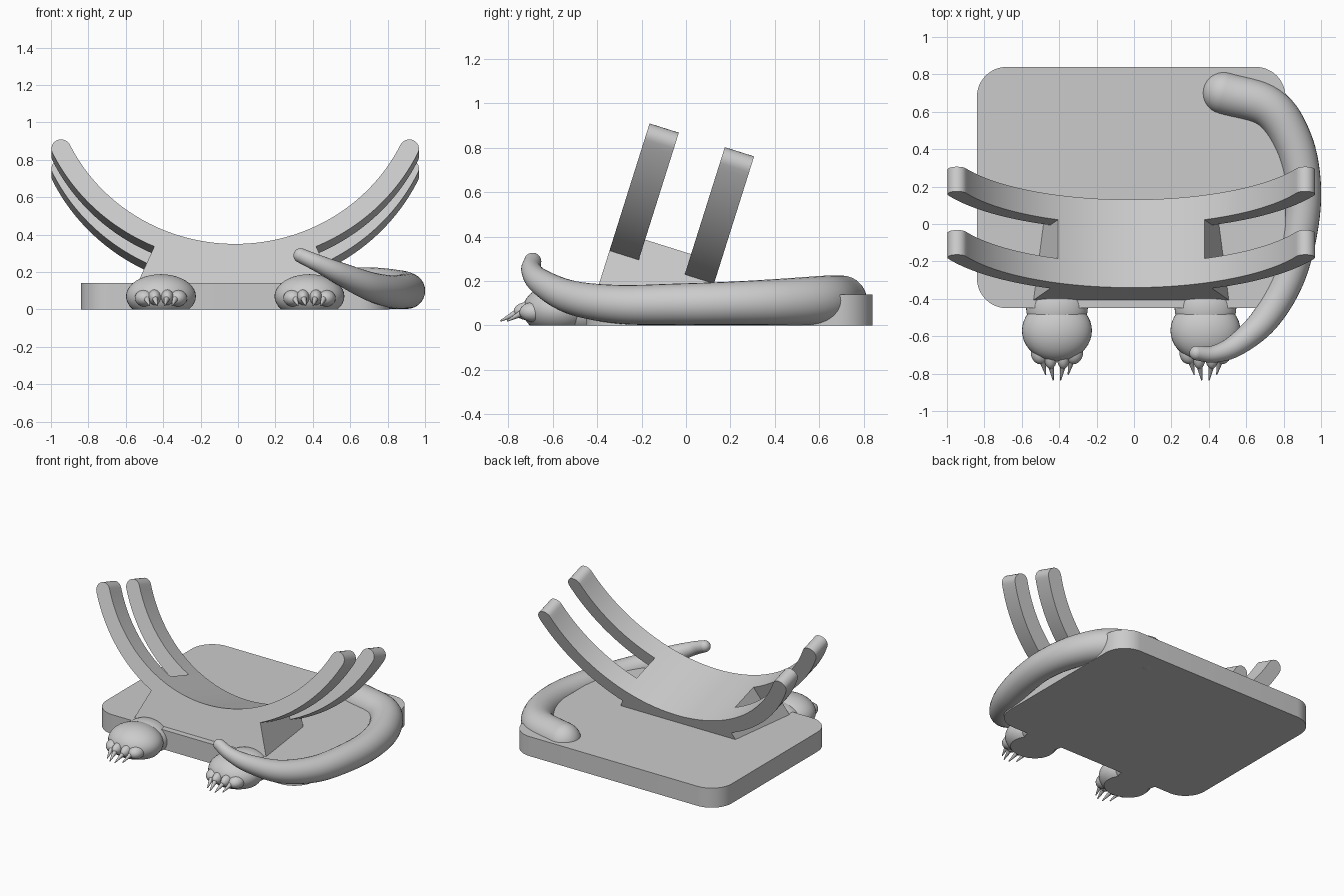
import bpy, bmesh
from math import sin, cos, radians, pi
from mathutils import Vector, Matrix

cube = bpy.data.objects.get("Cube")
if cube:
    bpy.data.objects.remove(cube, do_unlink=True)

CX = -0.015                     # centre line of base, cradle and feet
GREY = (0.6, 0.6, 0.6, 1.0)
mat = bpy.data.materials.new("plain grey")
mat.use_nodes = True
mat.diffuse_color = GREY
mat.node_tree.nodes["Principled BSDF"].inputs["Base Color"].default_value = GREY


def finish(bm, name, clip=None):
    """Optionally cut flat at a height, then make a shaded object."""
    if clip is not None:
        cut = bmesh.ops.bisect_plane(bm, geom=bm.verts[:] + bm.edges[:] + bm.faces[:],
                                     plane_co=(0, 0, clip), plane_no=(0, 0, 1), clear_inner=True)
        rim = [e for e in cut["geom_cut"] if isinstance(e, bmesh.types.BMEdge)]
        if rim:
            bmesh.ops.holes_fill(bm, edges=rim, sides=0)
    bmesh.ops.recalc_face_normals(bm, faces=bm.faces[:])
    mesh = bpy.data.meshes.new(name)
    bm.to_mesh(mesh)
    bm.free()
    mesh.materials.append(mat)
    obj = bpy.data.objects.new(name, mesh)
    bpy.context.collection.objects.link(obj)
    bpy.ops.object.select_all(action="DESELECT")
    obj.select_set(True)
    bpy.context.view_layer.objects.active = obj
    bpy.ops.object.shade_smooth_by_angle(angle=radians(35))
    return obj


def prism(points, vector):
    """Extrude a closed outline along a vector."""
    bm = bmesh.new()
    face = bm.faces.new([bm.verts.new(p) for p in points])
    out = bmesh.ops.extrude_face_region(bm, geom=[face])
    moved = [v for v in out["geom"] if isinstance(v, bmesh.types.BMVert)]
    bmesh.ops.translate(bm, verts=moved, vec=vector)
    # the starting face is kept as the closing cap
    if not face.is_valid:
        bm.faces.new([v for v in bm.verts if v not in moved])
    return bm


def ball(bm, centre, radii, seg=32):
    m = Matrix.Translation(centre) @ Matrix.Diagonal((*radii, 1))
    bmesh.ops.create_uvsphere(bm, u_segments=seg, v_segments=seg // 2, radius=1, matrix=m)


def arc(r, a0, a1, n):
    """Points on an arc hanging below the cradle centre (angles from straight down)."""
    out = []
    for i in range(n + 1):
        a = radians(a0 + (a1 - a0) * i / n)
        out.append((r * sin(a), RADIUS - r * cos(a)))
    return out


# Base plate with rounded corners
HX, Y0, Y1, CORNER = 0.825, -0.45, 0.84, 0.16
outline = []
for k, (sx, y) in enumerate([(1, Y1 - CORNER), (-1, Y1 - CORNER), (-1, Y0 + CORNER), (1, Y0 + CORNER)]):
    for i in range(13):
        a = (k + i / 12) * pi / 2
        outline.append((CX + sx * (HX - CORNER) + CORNER * cos(a), y + CORNER * sin(a), 0))
finish(prism(outline, (0, 0, 0.14)), "base_plate")

# Tilted cradle: local x, depth and height
TILT = radians(17.5)
RADIUS, THICK, DEPTH, ARM = 0.98, 0.104, 0.493, 0.138
SPLIT, TIP = 23.5, 64.4
back = Vector((0, cos(TILT), -sin(TILT)))
up = Vector((0, sin(TILT), cos(TILT)))
origin = Vector((CX, -0.34, 0.35))


def place(pts, depth):
    return [origin + Vector((x, 0, 0)) + back * depth + up * h for x, h in pts]


# Pedestal: curved seat on top, flaring walls, flat underside inside the base
seat = arc(RADIUS, -SPLIT, SPLIT, 28)
foot = arc(1.396, SPLIT, -SPLIT, 1)
finish(prism(place(seat + foot, 0), back * DEPTH), "cradle_pedestal", clip=0.05)

# Four curved arms with round tips
for side, label in ((1, "left"), (-1, "right")):
    mid = RADIUS + THICK / 2
    a = radians(TIP)
    cap = []
    for i in range(1, 12):
        t = pi * i / 12
        radial = mid - THICK / 2 * cos(t)
        along = THICK / 2 * sin(t)
        cap.append((radial * sin(a) + along * cos(a),
                    RADIUS - radial * cos(a) + along * sin(a)))
    shape = arc(RADIUS, SPLIT, TIP, 28) + cap + arc(RADIUS + THICK, TIP, SPLIT, 28)
    shape = [(side * x, h) for x, h in shape]
    for depth, pos in ((0, "front"), (DEPTH - ARM, "back")):
        finish(prism(place(shape, depth), back * ARM), f"{pos}_{label}_arm")

# Paws with toes and claws
for side, label in ((1, "left"), (-1, "right")):
    px = CX + side * 0.397
    bm = bmesh.new()
    ball(bm, (px, -0.57, 0.07), (0.187, 0.165, 0.118), 40)
    ball(bm, (px, -0.45, 0.06), (0.165, 0.15, 0.115), 40)
    finish(bm, f"{label}_paw", clip=0)

    bm = bmesh.new()
    for s in (-1, 1):
        ball(bm, (px + s * 0.088, -0.685, 0.06), (0.052, 0.065, 0.045), 24)
        ball(bm, (px + s * 0.034, -0.705, 0.065), (0.036, 0.07, 0.042), 24)
    finish(bm, f"{label}_toes", clip=0)

    bm = bmesh.new()
    for s in (-1, 1):
        for x0, x1, y0, y1 in ((0.034, 0.02, -0.74, -0.835), (0.082, 0.06, -0.715, -0.805)):
            start = Vector((px + s * x0, y0, 0.068))
            tip = Vector((px + s * x1, y1, 0.02))
            turn = (tip - start).to_track_quat("Z", "Y").to_matrix().to_4x4()
            bmesh.ops.create_cone(bm, cap_ends=True, segments=12, radius1=0.02, radius2=0.003,
                                  depth=(tip - start).length,
                                  matrix=Matrix.Translation((start + tip) / 2) @ turn)
    finish(bm, f"{label}_claws")

# Tail: path points with radius, smoothed and lofted
path = [Vector(p) for p in (
    (0.48, 0.70, 0.11, 0.115), (0.72, 0.625, 0.112, 0.112), (0.85, 0.44, 0.106, 0.105),
    (0.903, 0.2, 0.1, 0.097), (0.886, -0.05, 0.095, 0.093), (0.82, -0.3, 0.095, 0.087),
    (0.70, -0.51, 0.125, 0.076), (0.55, -0.645, 0.19, 0.06), (0.43, -0.695, 0.245, 0.046),
    (0.335, -0.69, 0.288, 0.039))]
ext = [2 * path[0] - path[1]] + path + [2 * path[-1] - path[-2]]
samples = []
for p0, p1, p2, p3 in zip(ext, ext[1:], ext[2:], ext[3:]):
    for i in range(8):
        t = i / 8
        samples.append(0.5 * (2 * p1 + (p2 - p0) * t + (2 * p0 - 5 * p1 + 4 * p2 - p3) * t ** 2
                              + (3 * p1 - p0 - 3 * p2 + p3) * t ** 3))
samples.append(path[-1])

bm = bmesh.new()
rings = []
SIDES = 28
for i, s in enumerate(samples):
    tangent = (samples[min(i + 1, len(samples) - 1)] - samples[max(i - 1, 0)]).xyz.normalized()
    across = tangent.cross(Vector((0, 0, 1))).normalized()
    rise = across.cross(tangent)
    rings.append([bm.verts.new(s.xyz + s.w * (across * cos(2 * pi * k / SIDES) + rise * sin(2 * pi * k / SIDES)))
                  for k in range(SIDES)])
for r0, r1 in zip(rings, rings[1:]):
    for k in range(SIDES):
        n = (k + 1) % SIDES
        bm.faces.new((r0[k], r0[n], r1[n], r1[k]))
for end in (path[0], path[-1]):
    ball(bm, end.xyz, (end.w,) * 3, SIDES)
finish(bm, "tail", clip=0)
